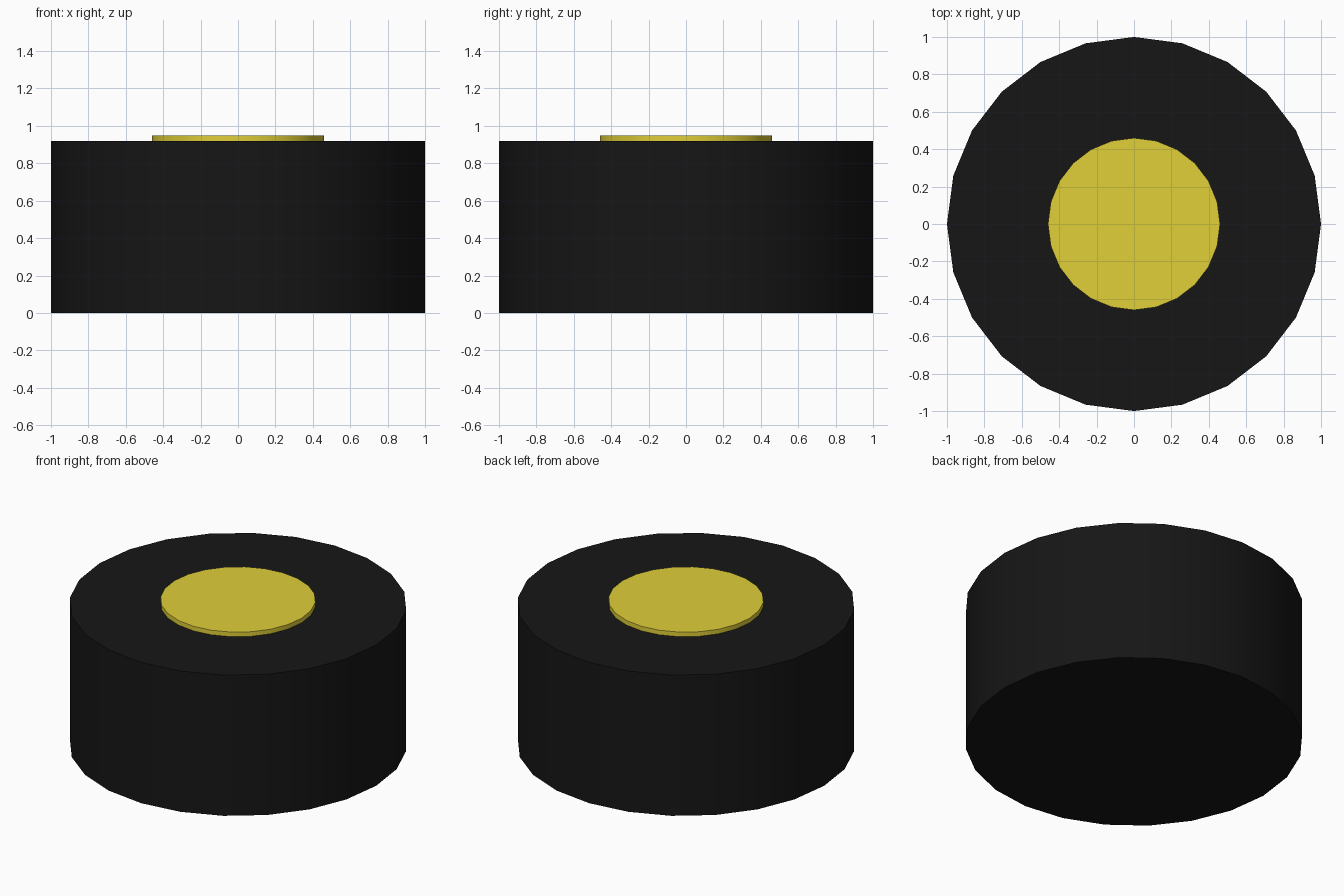
import bpy
import math

if "Cube" in bpy.data.objects:
    bpy.data.objects.remove(bpy.data.objects["Cube"])


def make_material(name, color):
    mat = bpy.data.materials.new(name)
    mat.diffuse_color = (*color, 1.0)
    mat.use_nodes = True
    mat.node_tree.nodes["Principled BSDF"].inputs["Base Color"].default_value = mat.diffuse_color
    return mat


def disc(name, radius, z_bottom, z_top, mat):
    bpy.ops.mesh.primitive_cylinder_add(
        vertices=24, radius=radius, depth=z_top - z_bottom,
        location=(0, 0, (z_bottom + z_top) / 2))
    obj = bpy.context.object
    obj.name = name
    obj.data.materials.append(mat)
    bpy.ops.object.shade_smooth_by_angle(angle=math.radians(30))
    return obj


black = make_material("black", (0.008, 0.008, 0.008))
yellow = make_material("yellow", (0.75, 0.62, 0.04))

# Wide black body
disc("body", 1.0, 0.0, 0.92, black)

# Thin yellow cap, seated slightly into the body
disc("cap", 0.46, 0.91, 0.95, yellow)
